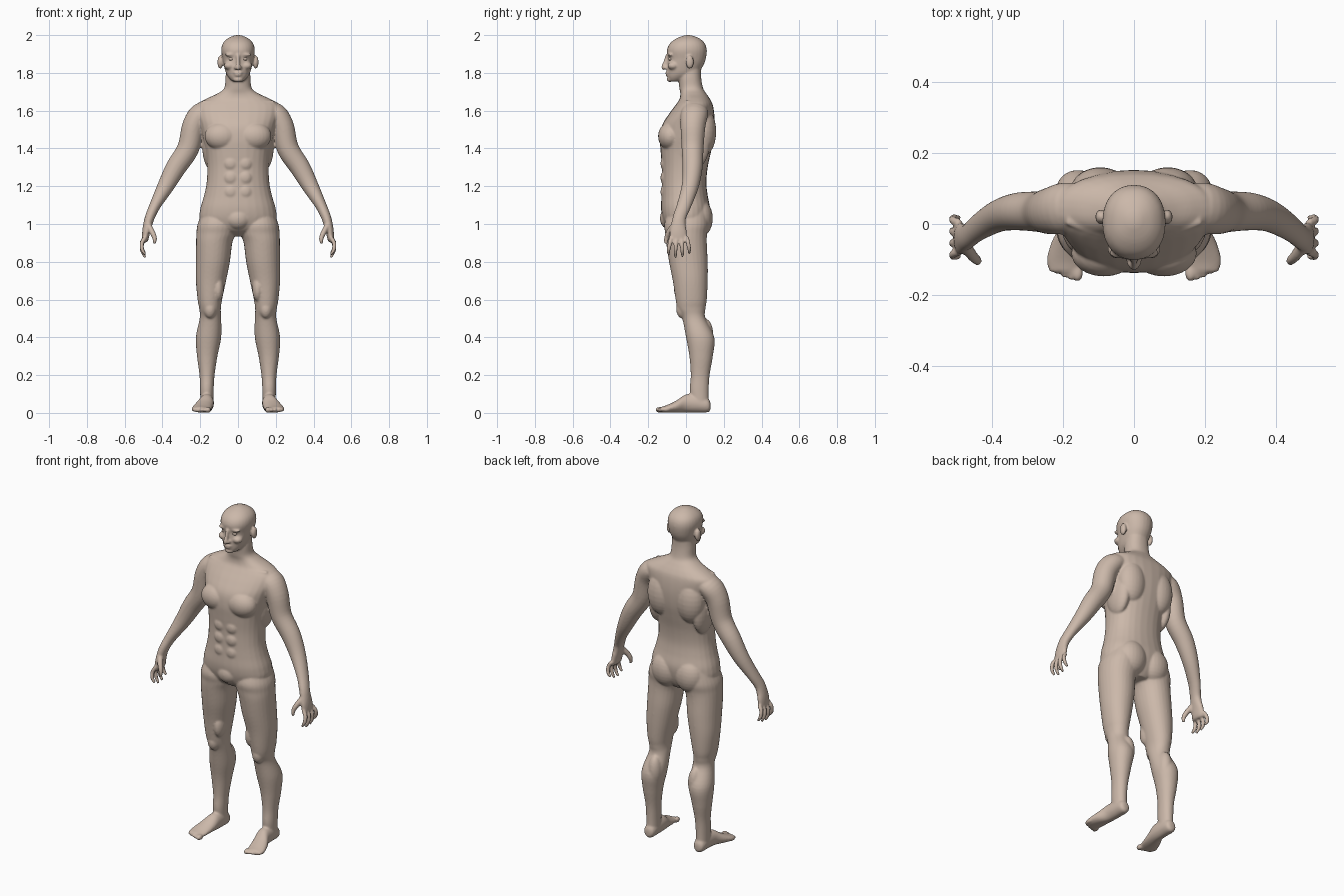
import bpy
import bmesh
from math import cos, sin, pi, copysign
from mathutils import Vector, Matrix

if "Cube" in bpy.data.objects:
    bpy.data.objects.remove(bpy.data.objects["Cube"], do_unlink=True)

X_AXIS, Y_AXIS, Z_AXIS = Vector((1, 0, 0)), Vector((0, 1, 0)), Vector((0, 0, 1))
RING_SIDES = 28


def skin_material():
    material = bpy.data.materials.new("warm_skin")
    colour = (0.60, 0.48, 0.40, 1)
    material.use_nodes = True
    material.diffuse_color = colour
    shader = material.node_tree.nodes["Principled BSDF"]
    shader.inputs["Base Color"].default_value = colour
    shader.inputs["Roughness"].default_value = 0.7
    return material


def catmull(a, b, c, d, t):
    """Smoothly interpolate between the values b and c."""
    return 0.5 * (2 * b + (c - a) * t + (2 * a - 5 * b + 4 * c - d) * t * t
                  + (3 * b - a - 3 * c + d) * t ** 3)


def smooth_rows(rows, steps):
    """Add in-between cross-sections to a short list of sections."""
    padded = [rows[0], *rows, rows[-1]]
    result = []
    for i in range(len(rows) - 1):
        for s in range(steps):
            group = zip(*padded[i:i + 4])
            result.append([catmull(*values, s / steps) for values in group])
    result.append(list(rows[-1]))
    return result


def loft(bm, rows, axis=None, up=Y_AXIS, power=2.0, steps=5):
    """Closed tube through sections (x, y, z, side radius, up radius).

    The rings follow the path, or keep facing along a fixed axis."""
    sections = smooth_rows(rows, steps)
    centres = [Vector(s[:3]) for s in sections]
    rings = []
    for i, section in enumerate(sections):
        before = centres[max(i - 1, 0)]
        after = centres[min(i + 1, len(centres) - 1)]
        tangent = axis or (after - before).normalized()
        upward = (up - tangent * up.dot(tangent)).normalized()
        sideways = upward.cross(tangent)
        ring = []
        for k in range(RING_SIDES):
            angle = 2 * pi * k / RING_SIDES
            c, s = cos(angle), sin(angle)
            across = copysign(abs(c) ** (2 / power), c) * max(section[3], 0.001)
            along = copysign(abs(s) ** (2 / power), s) * max(section[4], 0.001)
            ring.append(bm.verts.new(centres[i] + sideways * across + upward * along))
        rings.append(ring)
    for low, high in zip(rings, rings[1:]):
        for k in range(RING_SIDES):
            n = (k + 1) % RING_SIDES
            bm.faces.new((low[k], low[n], high[n], high[k]))
    bm.faces.new(rings[0][::-1])
    bm.faces.new(rings[-1])


def upright(bm, rows, power=2.0):
    """Loft level sections given as (z, centre x, half width, front y, back y)."""
    loft(bm, [(x, (front + back) / 2, z, width, (back - front) / 2)
              for z, x, width, front, back in rows], axis=Z_AXIS, power=power)


def blob(bm, centre, radii):
    """Ellipsoid muscle or feature."""
    matrix = Matrix.Translation(centre) @ Matrix.Diagonal((*radii, 1))
    bmesh.ops.create_uvsphere(bm, u_segments=24, v_segments=14, radius=1, matrix=matrix)


def add_leg(bm):
    upright(bm, [
        (1.07, .11, .075, -.09, .11), (1.0, .112, .102, -.115, .12),
        (.95, .116, .104, -.11, .112), (.9, .126, .096, -.105, .11),
        (.8, .133, .09, -.09, .115), (.7, .143, .08, -.07, .115),
        (.6, .149, .065, -.055, .11), (.55, .148, .057, -.045, .103),
        (.5, .146, .057, -.02, .103), (.4, .156, .067, 0, .15),
        (.3, .163, .054, .018, .142), (.2, .164, .04, .025, .125),
        (.12, .165, .036, .02, .12), (.05, .165, .034, .03, .12)], power=2.1)
    blob(bm, (.148, -.018, .55), (.034, .034, .05))        # kneecap
    blob(bm, (.105, -.02, .66), (.03, .045, .07))          # inner thigh muscle
    blob(bm, (.134, .10, .41), (.04, .045, .09))           # calf muscle


def add_foot(bm):
    loft(bm, [
        (.165, .13, .035, .014, .018), (.165, .115, .04, .032, .037),
        (.165, .06, .05, .037, .048), (.168, 0, .05, .04, .048),
        (.183, -.05, .034, .049, .032), (.194, -.1, .022, .052, .02),
        (.195, -.135, .017, .044, .014)], axis=-Y_AXIS, up=Z_AXIS)
    for i in range(5):                                     # toes, largest inside
        size = .016 if i == 0 else .0115 - .0006 * i
        blob(bm, (.159 + .019 * i, -.138 + .004 * i * i / 2, .016), (size, .024, size))


def add_arm(bm):
    loft(bm, [
        (.12, .05, 1.595, .045, .06), (.19, .045, 1.585, .06, .072),
        (.234, .037, 1.52, .061, .066), (.264, .035, 1.4, .058, .058),
        (.328, .035, 1.3, .054, .053), (.383, .022, 1.2, .044, .045),
        (.438, -.01, 1.1, .03, .038), (.465, -.033, 1.04, .026, .035),
        (.477, -.04, 1.0, .024, .038), (.486, -.041, .96, .021, .045),
        (.491, -.04, .92, .017, .045), (.494, -.04, .905, .01, .036)])


def add_fingers(bm):
    for i, tip in enumerate((.838, .822, .826, .845)):
        y = -.078 + .027 * i
        spread = (y + .038) * .35
        bend = (.93 + tip) / 2
        loft(bm, [(.491, y, .93, .011, .012), (.509, y + spread * .5, bend + .015, .0115, .0115),
                  (.507, y + spread, bend - .02, .0105, .0105),
                  (.49, y + spread, tip, .007, .007)])
    loft(bm, [(.478, -.055, 1.0, .016, .018), (.456, -.088, .96, .015, .016),
              (.441, -.103, .925, .0125, .013), (.443, -.107, .895, .008, .008)])  # thumb


def add_side_muscles(bm):
    blob(bm, (.085, -.082, 1.465), (.092, .066, .075))     # chest
    blob(bm, (.095, .092, 1.49), (.085, .068, .13))        # shoulder blade
    blob(bm, (.145, .04, 1.42), (.045, .085, .13))         # side of the back
    blob(bm, (.078, .074, 1.03), (.088, .068, .1))         # buttock
    for z in (1.32, 1.245, 1.17):
        blob(bm, (.037, -.112, z), (.038, .023, .039))     # stomach
    loft(bm, [(.018, -.04, 1.632, .01, .01), (.1, -.024, 1.642, .011, .011),
              (.19, .008, 1.645, .01, .01)])               # collarbone


def add_side_face(bm):
    blob(bm, (.094, .02, 1.857), (.015, .021, .036))       # ear
    blob(bm, (.036, -.082, 1.896), (.034, .017, .009))     # brow
    blob(bm, (.046, -.068, 1.838), (.029, .03, .022))      # cheek
    blob(bm, (.013, -.108, 1.827), (.009, .012, .009))     # nostril


def add_torso(bm):
    upright(bm, [
        (.935, 0, .05, -.05, .08), (.97, 0, .14, -.1, .105),
        (1.02, 0, .2, -.122, .122), (1.08, 0, .2, -.132, .128),
        (1.15, 0, .18, -.13, .115), (1.22, 0, .166, -.128, .108),
        (1.3, 0, .163, -.128, .115), (1.38, 0, .17, -.134, .132),
        (1.45, 0, .185, -.138, .146), (1.52, 0, .2, -.128, .152),
        (1.58, 0, .218, -.092, .15), (1.63, 0, .22, -.055, .142),
        (1.66, 0, .175, -.035, .128), (1.69, 0, .11, -.03, .108),
        (1.72, 0, .073, -.035, .09), (1.78, 0, .066, -.04, .08),
        (1.84, 0, .06, -.03, .08)], power=2.25)
    blob(bm, (0, -.088, 1.03), (.068, .05, .06))           # groin


def add_head(bm):
    upright(bm, [
        (1.755, 0, .03, -.088, -.03), (1.775, 0, .049, -.098, .02),
        (1.8, 0, .064, -.1, .065), (1.84, 0, .075, -.1, .092),
        (1.875, 0, .082, -.096, .105), (1.92, 0, .089, -.101, .11),
        (1.955, 0, .081, -.086, .1), (1.98, 0, .058, -.055, .075),
        (1.995, 0, .028, -.02, .042), (2.0, 0, .01, 0, .02)], power=2.2)
    loft(bm, [(0, -.096, 1.895, .01, .012), (0, -.108, 1.86, .0095, .011),
              (0, -.118, 1.83, .0125, .013), (0, -.112, 1.82, .009, .01)])  # nose
    blob(bm, (0, -.099, 1.801), (.026, .011, .006))        # upper lip
    blob(bm, (0, -.098, 1.788), (.022, .011, .006))        # lower lip
    blob(bm, (0, -.086, 1.765), (.026, .016, .014))        # chin


def make_object(name, bm, material):
    mesh = bpy.data.meshes.new(name)
    bmesh.ops.recalc_face_normals(bm, faces=bm.faces)
    for face in bm.faces:
        face.smooth = True
    bm.to_mesh(mesh)
    bm.free()
    mesh.materials.append(material)
    obj = bpy.data.objects.new(name, mesh)
    bpy.context.collection.objects.link(obj)
    return obj


skin = skin_material()

# Left half of the paired parts, then a mirrored copy
body_mesh = bmesh.new()
for build in (add_leg, add_foot, add_arm, add_fingers, add_side_muscles, add_side_face):
    build(body_mesh)
everything = body_mesh.verts[:] + body_mesh.edges[:] + body_mesh.faces[:]
copy = bmesh.ops.duplicate(body_mesh, geom=everything)["geom"]
for item in copy:
    if isinstance(item, bmesh.types.BMVert):
        item.co.x *= -1

# Central parts
add_torso(body_mesh)
add_head(body_mesh)
body = make_object("body", body_mesh, skin)

# Fuse the parts into one continuous skin
fuse = body.modifiers.new("fuse_parts", 'REMESH')
fuse.mode = 'VOXEL'
fuse.voxel_size = 0.0055
fuse.use_smooth_shade = True
soften = body.modifiers.new("soften_joins", 'SMOOTH')
soften.factor = 0.5
soften.iterations = 6

# Eyes
for side, name in ((1, "left_eye"), (-1, "right_eye")):
    eye_mesh = bmesh.new()
    blob(eye_mesh, (.034 * side, -.079, 1.874), (.015, .0135, .0105))
    make_object(name, eye_mesh, skin)
